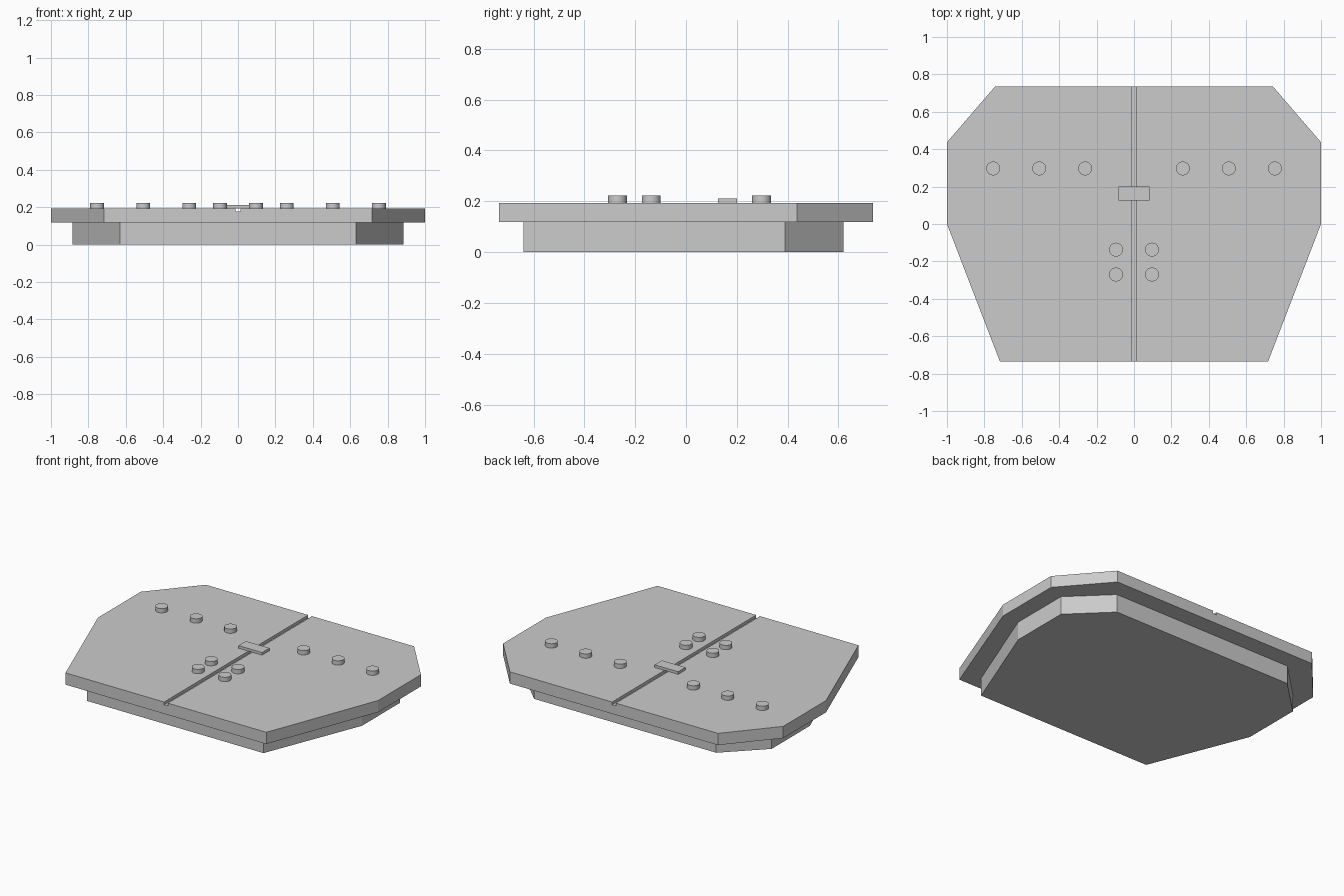
import bpy, bmesh
from mathutils import Matrix

if "Cube" in bpy.data.objects:
    bpy.data.objects.remove(bpy.data.objects["Cube"])


def finish(name, bm):
    bmesh.ops.recalc_face_normals(bm, faces=bm.faces)
    mesh = bpy.data.meshes.new(name)
    bm.to_mesh(mesh)
    bm.free()
    obj = bpy.data.objects.new(name, mesh)
    bpy.context.collection.objects.link(obj)
    return obj


def plate(name, half, z0, z1):
    """Extrude a half outline mirrored across x = 0."""
    outline = half + [(-x, y) for x, y in reversed(half)]
    bm = bmesh.new()
    face = bm.faces.new([bm.verts.new((x, y, z0)) for x, y in outline])
    ext = bmesh.ops.extrude_face_region(bm, geom=[face])["geom"]
    top = [v for v in ext if isinstance(v, bmesh.types.BMVert)]
    bmesh.ops.translate(bm, verts=top, vec=(0, 0, z1 - z0))
    return finish(name, bm)


def box(name, x, y0, y1, z0, z1):
    return plate(name, [(x, y0), (x, y1)], z0, z1)


def peg(name, x, y):
    bm = bmesh.new()
    bmesh.ops.create_cone(bm, cap_ends=True, segments=32, radius1=0.037, radius2=0.037,
                          depth=0.03, matrix=Matrix.Translation((x, y, 0.207)))
    for f in bm.faces:
        f.smooth = len(f.verts) == 4
    for e in bm.edges:
        e.smooth = all(f.smooth for f in e.link_faces)
    return finish(name, bm)


# Stacked plates
plate("lower_plate", [(0.63, -0.64), (0.885, 0), (0.885, 0.39), (0.65, 0.62)], 0, 0.118)
upper = plate("upper_plate", [(0.717, -0.735), (1, 0), (1, 0.437), (0.743, 0.735)], 0.118, 0.194)

# Groove along the centre line
cutter = box("groove_cutter", 0.0135, -0.8, 0.8, 0.176, 0.25)
cutter.hide_render = True
cutter.hide_set(True)
cut = upper.modifiers.new("groove", "BOOLEAN")
cut.operation = "DIFFERENCE"
cut.solver = "EXACT"
cut.object = cutter

# Clip bridging the groove
box("clip", 0.084, 0.125, 0.2, 0.194, 0.211)

# Wing pegs and centre pegs on both sides
spots = [(0.261, 0.297), (0.507, 0.297), (0.753, 0.297), (0.096, -0.137), (0.096, -0.27)]
for side, label in ((-1, "left"), (1, "right")):
    for i, (x, y) in enumerate(spots):
        peg(f"{label}_peg_{i + 1}", side * x, y)
